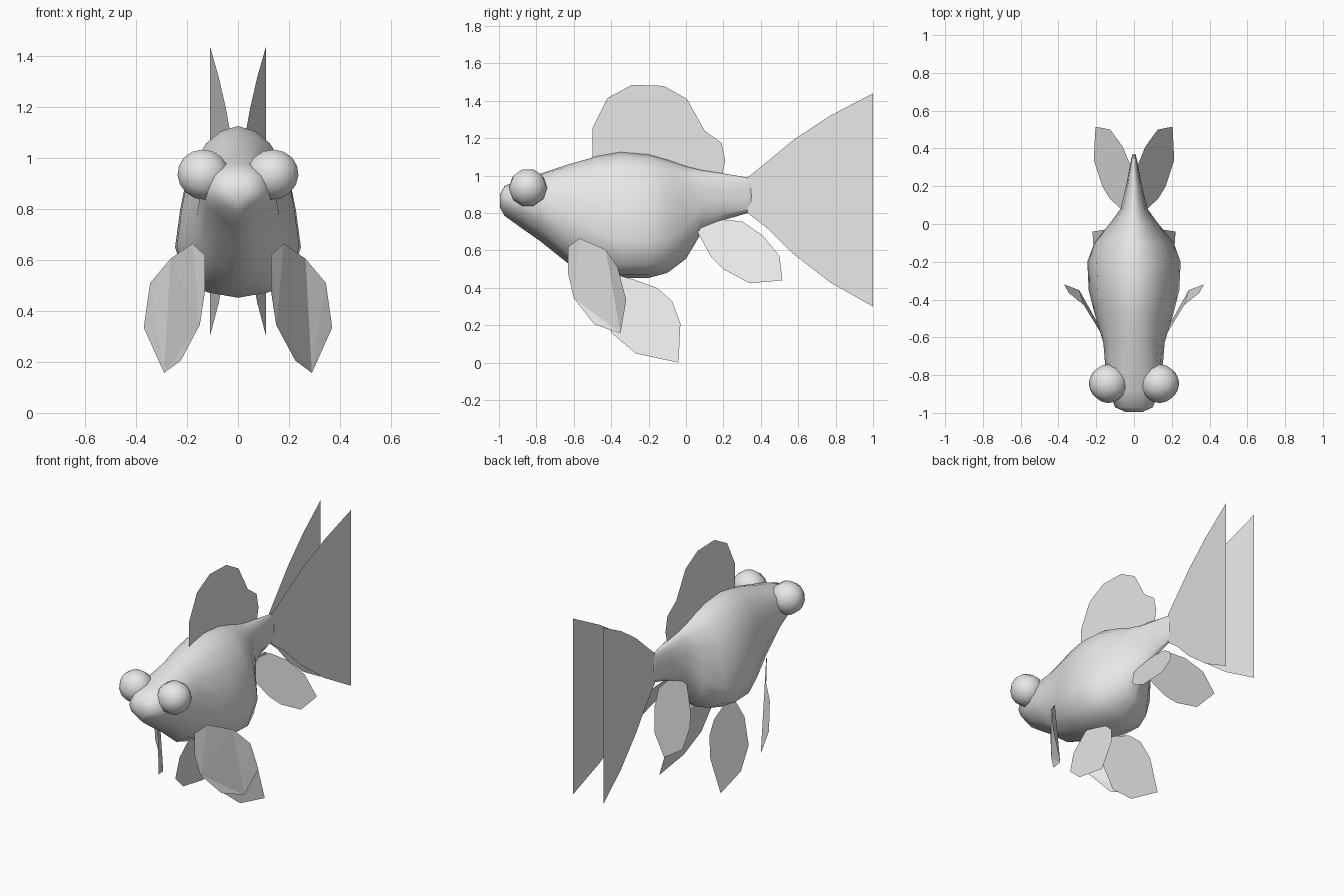
import bpy, bmesh, math
from mathutils import Matrix

if "Cube" in bpy.data.objects:
    bpy.data.objects.remove(bpy.data.objects["Cube"])

grey = bpy.data.materials.new("plain_grey")
grey.diffuse_color = (0.8, 0.8, 0.8, 1)
grey.use_nodes = True
grey.node_tree.nodes["Principled BSDF"].inputs["Base Color"].default_value = grey.diffuse_color


def finish(name, bm, smooth=False, mirror=False):
    """Turn a bmesh into a named object."""
    me = bpy.data.meshes.new(name)
    bm.to_mesh(me)
    bm.free()
    me.materials.append(grey)
    for p in me.polygons:
        p.use_smooth = smooth
    ob = bpy.data.objects.new(name, me)
    bpy.context.collection.objects.link(ob)
    if mirror:
        ob.modifiers.new("mirror", "MIRROR").use_mirror_merge = False
    return ob


def fin(name, outline, x_at=None, mirror=True):
    """Flat sheet from a (y, z) outline placed by x_at(y, z), or from xyz points."""
    bm = bmesh.new()
    pts = [(x_at(*p), *p) for p in outline] if x_at else outline
    bm.faces.new([bm.verts.new(p) for p in pts])
    bmesh.ops.triangulate(bm, faces=bm.faces[:])
    return finish(name, bm, mirror=mirror)


# Body: rings lofted along y; each station is y, bottom, top, half width, section power
stations = [
    (-0.995, 0.83, 0.90, 0.045, 0.5),
    (-0.97, 0.785, 0.945, 0.10, 0.5),
    (-0.88, 0.72, 0.98, 0.135, 0.5),
    (-0.78, 0.65, 1.01, 0.15, 0.5),
    (-0.63, 0.53, 1.06, 0.162, 0.65),
    (-0.47, 0.475, 1.105, 0.21, 0.85),
    (-0.35, 0.452, 1.126, 0.24, 1),
    (-0.20, 0.453, 1.113, 0.247, 1),
    (-0.10, 0.48, 1.085, 0.21, 1),
    (0.0, 0.555, 1.05, 0.13, 0.9),
    (0.08, 0.69, 1.03, 0.072, 0.7),
    (0.21, 0.765, 1.01, 0.04, 0.6),
    (0.33, 0.80, 0.99, 0.018, 0.6),
    (0.37, 0.80, 0.985, 0.008, 0.6),
]
half = [(0, 1), (.28, .97), (.52, .9), (.8, .74), (.92, .52),
        (1, .3), (.85, .11), (.48, .03), (0, 0)]
section = half + [(-u, v) for u, v in half[-2:0:-1]]
bm = bmesh.new()
rings = [[bm.verts.new((u * w, y, lo + (hi - lo) * v ** p)) for u, v in section]
         for y, lo, hi, w, p in stations]
n = len(section)
for a, b in zip(rings, rings[1:]):
    for i in range(n):
        j = (i + 1) % n
        bm.faces.new((a[i], a[j], b[j], b[i]))
bm.faces.new(rings[0])
bm.faces.new(rings[-1])
bmesh.ops.recalc_face_normals(bm, faces=bm.faces[:])
finish("body", bm, smooth=True)

# Bulging eyes
bm = bmesh.new()
bmesh.ops.create_uvsphere(bm, u_segments=10, v_segments=8, radius=0.103,
                          matrix=Matrix.Translation((0.135, -0.845, 0.935))
                          @ Matrix.Rotation(math.radians(70), 4, 'Y'))
finish("eyes", bm, smooth=True, mirror=True)

# Single back fin
fin("dorsal_fin", [(-.50, 1.06), (-.50, 1.255), (-.42, 1.415), (-.29, 1.485),
                   (-.12, 1.48), (.005, 1.41), (.10, 1.24), (.19, 1.175),
                   (.21, 1.08), (.19, .99)], lambda y, z: 0, mirror=False)

# Split tail spreading towards the back
fin("tail_fins", [(.33, .80), (.33, .99), (.41, 1.055), (.58, 1.195), (.77, 1.32),
                  (1, 1.44), (1, .30), (.77, .43), (.57, .585), (.44, .715)],
    lambda y, z: 0.01 + (y - 0.33) * 0.15)

# Paired fins under the tail stalk
fin("anal_fins", [(.06, .70), (.09, .73), (.20, .765), (.30, .755), (.41, .68), (.50, .57),
                  (.515, .44), (.34, .425), (.20, .50), (.135, .565)],
    lambda y, z: 0.21 - 0.6 * (z - 0.43))

# Paired belly fins
fin("pelvic_fins", [(-.37, .47), (-.28, .445), (-.155, .40), (-.075, .33), (-.03, .21),
                    (-.04, 0), (-.27, .05), (-.40, .16), (-.43, .32)],
    lambda y, z: 0.22 - 0.32 * z)

# Paired side fins behind the head
fin("pectoral_fins", [(.13, -.63, .62), (.18, -.57, .665), (.265, -.43, .605),
                      (.345, -.365, .51), (.37, -.32, .335), (.29, -.35, .157),
                      (.225, -.49, .205), (.15, -.60, .345), (.13, -.63, .475)])
